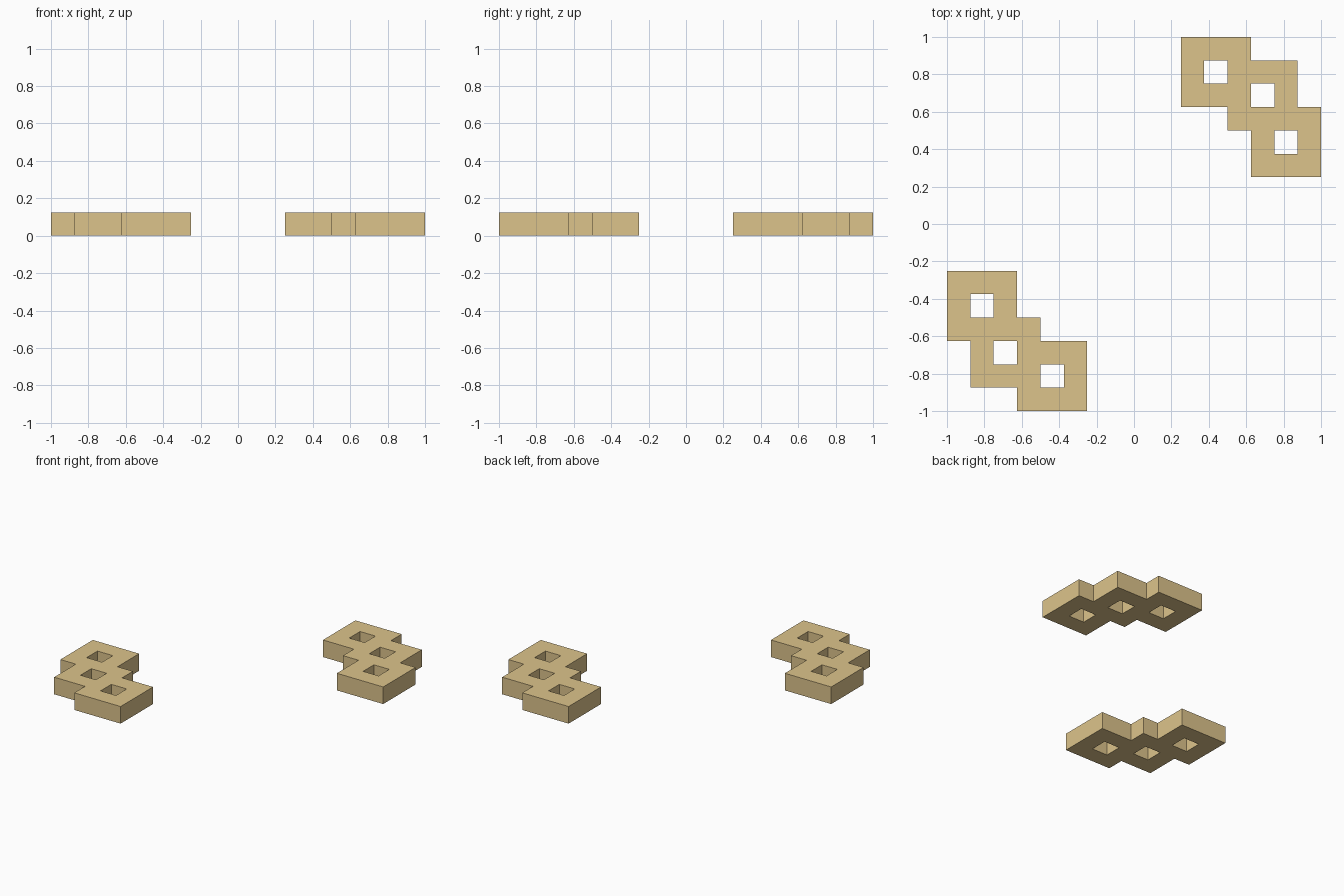
import bpy, bmesh
from math import pi
from mathutils import Matrix

if "Cube" in bpy.data.objects:
    bpy.data.objects.remove(bpy.data.objects["Cube"])

U = 0.125  # grid module: each ring is 3 x 3 modules with an open centre
RING_CORNERS = [(2, 5), (4, 4), (5, 2)]

tan = bpy.data.materials.new("tan")
tan.diffuse_color = (0.72, 0.55, 0.26, 1)
tan.use_nodes = True
tan.node_tree.nodes["Principled BSDF"].inputs["Base Color"].default_value = tan.diffuse_color


def ring_cells():
    """Modules covered by the three overlapping rings, holes removed."""
    solid, holes = set(), set()
    for x, y in RING_CORNERS:
        solid |= {(x + i, y + j) for i in range(3) for j in range(3)}
        holes.add((x + 1, y + 1))
    return sorted(solid - holes)


def stepped_plate(name, angle):
    bm = bmesh.new()
    # flat outline from modules
    for x, y in ring_cells():
        corners = [(x, y), (x + 1, y), (x + 1, y + 1), (x, y + 1)]
        bm.faces.new([bm.verts.new((a * U, b * U, 0)) for a, b in corners])
    bmesh.ops.remove_doubles(bm, verts=bm.verts[:], dist=1e-4)
    # thickness
    ext = bmesh.ops.extrude_face_region(bm, geom=bm.faces[:], use_keep_orig=True)
    top = [g for g in ext["geom"] if isinstance(g, bmesh.types.BMVert)]
    bmesh.ops.translate(bm, verts=top, vec=(0, 0, U))
    bmesh.ops.rotate(bm, verts=bm.verts[:], cent=(0, 0, 0),
                     matrix=Matrix.Rotation(angle, 3, 'Z'))
    bmesh.ops.recalc_face_normals(bm, faces=bm.faces[:])
    mesh = bpy.data.meshes.new(name)
    bm.to_mesh(mesh)
    bm.free()
    mesh.materials.append(tan)
    obj = bpy.data.objects.new(name, mesh)
    bpy.context.collection.objects.link(obj)


# two plates, half a turn apart
stepped_plate("back_right_plate", 0)
stepped_plate("front_left_plate", pi)
